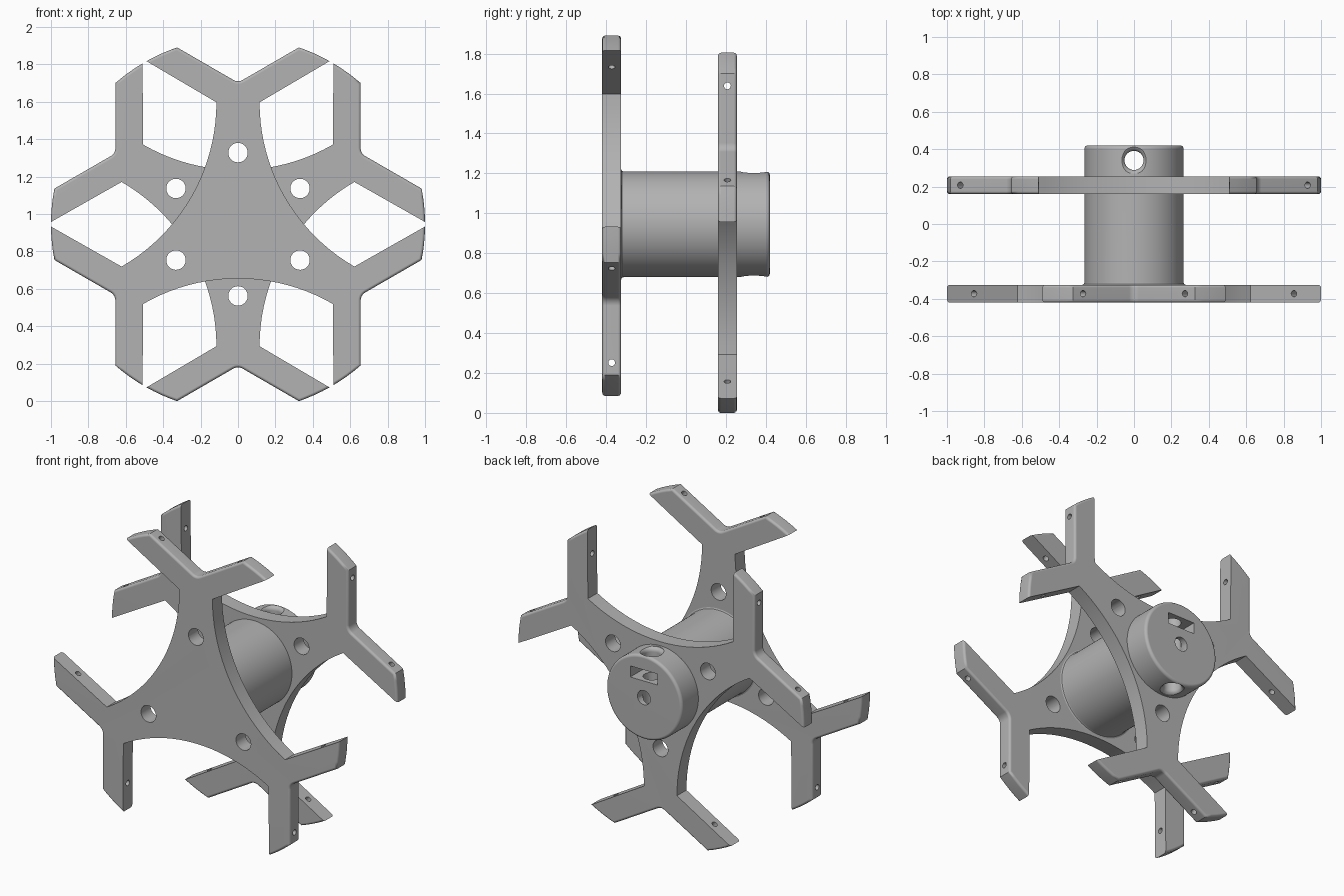
import bpy, bmesh, math
from math import sin, cos, radians, pi
from mathutils import Matrix, Vector

cube = bpy.data.objects.get("Cube")
if cube:
    bpy.data.objects.remove(cube, do_unlink=True)

CENTRE = Vector((0, 0, 0.945))

grey = bpy.data.materials.new("plain_grey")
grey.use_nodes = True
grey.diffuse_color = (0.45, 0.45, 0.45, 1)
grey.node_tree.nodes["Principled BSDF"].inputs["Base Color"].default_value = grey.diffuse_color


def make_object(name, bm):
    bmesh.ops.recalc_face_normals(bm, faces=bm.faces)
    mesh = bpy.data.meshes.new(name)
    bm.to_mesh(mesh)
    bm.free()
    obj = bpy.data.objects.new(name, mesh)
    obj.location = CENTRE
    bpy.context.collection.objects.link(obj)
    mesh.materials.append(grey)
    return obj


def lathe(name, profile, axis, steps=64):
    """Spin (radius, height) points around a direction."""
    bm = bmesh.new()
    rings = []
    for r, h in profile:
        rings.append([bm.verts.new((r * cos(2 * pi * i / steps), r * sin(2 * pi * i / steps), h))
                      for i in range(steps)])
    for a, b in zip(rings, rings[1:]):
        for i in range(steps):
            j = (i + 1) % steps
            bm.faces.new((a[i], a[j], b[j], b[i]))
    bm.faces.new(rings[0])
    bm.faces.new(rings[-1])
    bm.transform(Vector(axis).to_track_quat('Z', 'Y').to_matrix().to_4x4())
    return make_object(name, bm)


def hole(radius, length, axis, at, steps=32):
    cutter = lathe("hole_cutter", [(radius, -length / 2), (radius, length / 2)], axis, steps)
    cutter.location = CENTRE + Vector(at)
    return cutter


def finish(obj, cutters):
    """Cut the holes, bake the result and smooth it."""
    for c in cutters:
        c.hide_render = True
        mod = obj.modifiers.new("cut", 'BOOLEAN')
        mod.operation, mod.solver, mod.object = 'DIFFERENCE', 'EXACT', c
    bpy.context.view_layer.update()
    graph = bpy.context.evaluated_depsgraph_get()
    baked = bpy.data.meshes.new_from_object(obj.evaluated_get(graph))
    obj.modifiers.clear()
    obj.data = baked
    for c in cutters:
        bpy.data.objects.remove(c, do_unlink=True)
    bpy.ops.object.select_all(action='DESELECT')
    obj.select_set(True)
    bpy.context.view_layer.objects.active = obj
    bpy.ops.object.shade_smooth_by_angle(angle=radians(35))
    weighted = obj.modifiers.new("even_shading", 'WEIGHTED_NORMAL')
    weighted.keep_sharp = True


def polar(r, degrees):
    return Vector((r * cos(radians(degrees)), r * sin(radians(degrees))))


def arm_outline(angle):
    """Forked arm around its direction, then the hollow arc to the next arm."""
    half = [polar(1.0, 60.7 + 10.3 * i / 4) for i in range(5)]            # rounded tip
    half += [Vector((0, 0.815)) + polar(0.05, -60 - 6 * i) for i in range(5)]  # notch
    mirrored = [Vector((-p.x, p.y)) for p in reversed(half)]
    bottom = [Vector((0, 0.765))]
    turn = Matrix.Rotation(radians(angle - 90), 2)
    points = [turn @ p for p in half + bottom + mirrored]
    side = angle + 60
    points += [polar(1.304, side) - polar(1.014, side + 30 - 60 * i / 20) for i in range(21)]
    return points


def forked_plate(name, y0, y1, first_angle):
    angles = [first_angle + 120 * i for i in range(3)]
    bm = bmesh.new()
    verts = [bm.verts.new((p.x, y0, p.y)) for a in angles for p in arm_outline(a)]
    face = bm.faces.new(verts)
    new = bmesh.ops.extrude_face_region(bm, geom=[face])["geom"]
    bmesh.ops.translate(bm, verts=[v for v in new if isinstance(v, bmesh.types.BMVert)],
                        vec=(0, y1 - y0, 0))
    bmesh.ops.recalc_face_normals(bm, faces=bm.faces)
    # Round only the outer rims of the forks
    rims = [e for e in bm.edges
            if abs(e.verts[0].co.y - e.verts[1].co.y) < 0.001
            and all(math.hypot(v.co.x, v.co.z) > 0.72 for v in e.verts)]
    bmesh.ops.bevel(bm, geom=rims, offset=0.015, segments=3, profile=0.5, affect='EDGES')
    plate = make_object(name, bm)

    # Bolt hole in each arm and a pin hole across each fork branch
    mid = (y0 + y1) / 2
    cutters = []
    for a in angles:
        bolt = polar(0.383, a)
        cutters.append(hole(0.052, 0.4, (0, 1, 0), (bolt.x, mid, bolt.y)))
        turn = Matrix.Rotation(radians(a - 90), 2)
        for s in (-1, 1):
            at = turn @ Vector((s * 0.31, 0.85))
            way = turn @ Vector((-s * 0.5, sin(radians(60))))
            cutters.append(hole(0.017, 0.3, (way.x, 0, way.y), (at.x, mid, at.y), 20))
    finish(plate, cutters)


forked_plate("front_plate", -0.42, -0.325, 90)
forked_plate("rear_plate", 0.16, 0.255, 30)

# Hub with a small fillet at the front plate and a rounded rear rim
R, REAR = 0.265, 0.42
profile = [(0.277, -0.37), (0.277, -0.325), (0.2685, -0.3215), (R, -0.313)]
profile += [(R - 0.018 + 0.018 * cos(t), REAR - 0.018 + 0.018 * sin(t))
            for t in (radians(22.5 * i) for i in range(5))]
hub = lathe("hub", profile, (0, 1, 0), 96)

# Cross hole with flared mouths, blind shaft hole and nut slot
half = [(0.051, 0.235), (0.054, 0.246), (0.06, 0.254), (0.071, 0.261), (0.071, 0.3)]
cross = lathe("cross_cutter", [(r, -h) for r, h in reversed(half)] + half, (0, 0, 1), 48)
cross.location = CENTRE + Vector((0, 0.34, 0))
shaft = hole(0.045, 0.6, (0, 1, 0), (0, 0.3, 0))
bm = bmesh.new()
bmesh.ops.create_cube(bm, size=1, matrix=Matrix.Diagonal((0.19, 0.3, 0.07, 1)))
slot = make_object("slot_cutter", bm)
slot.location = CENTRE + Vector((0, 0.395, 0.14))
finish(hub, [cross, shaft, slot])
